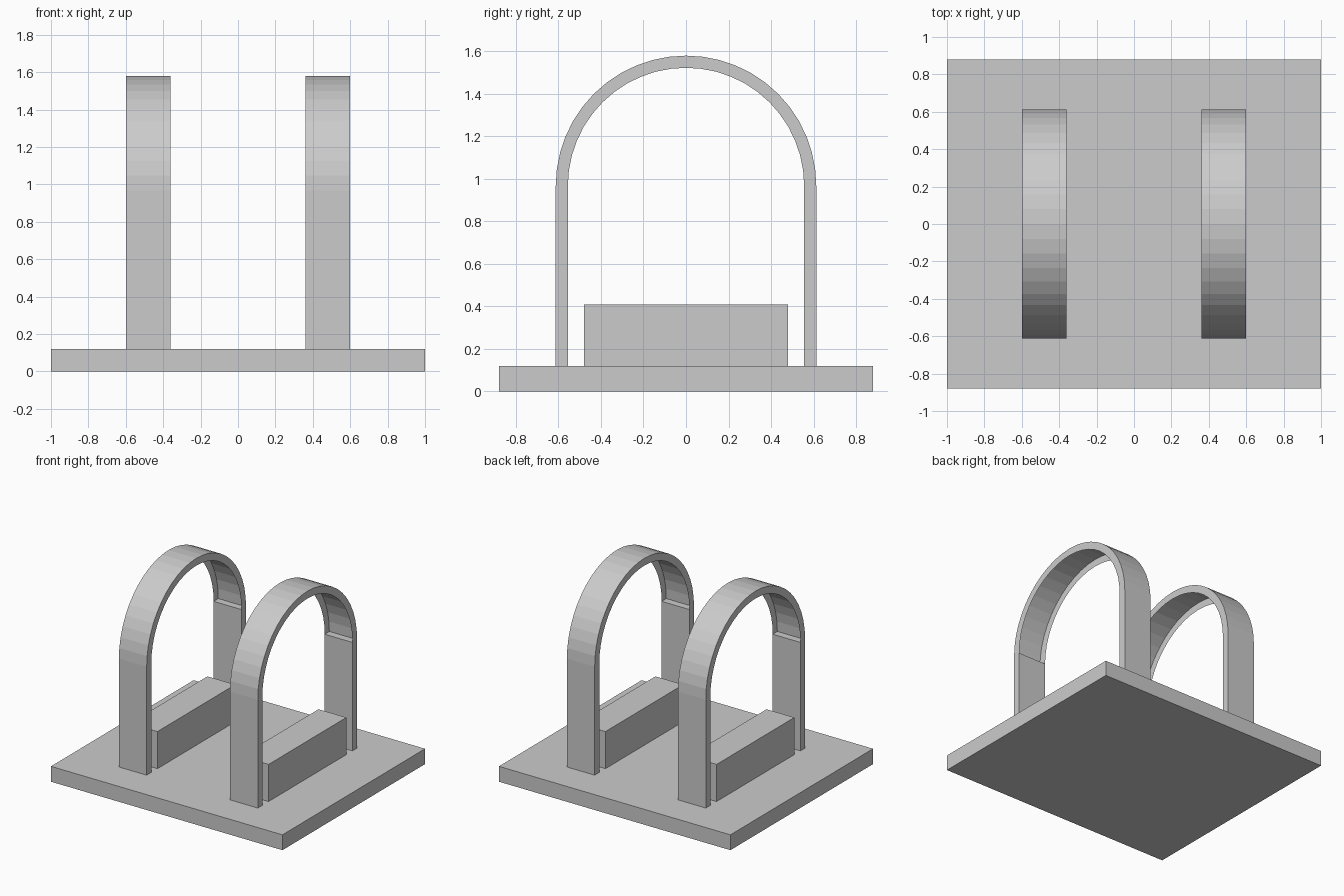
import bpy
import bmesh
from math import cos, sin, pi

cube = bpy.data.objects.get("Cube")
if cube:
    bpy.data.objects.remove(cube, do_unlink=True)

grey = bpy.data.materials.new("plain grey")
grey.use_nodes = True
tone = (0.6, 0.6, 0.6, 1)
grey.diffuse_color = tone
grey.node_tree.nodes["Principled BSDF"].inputs["Base Color"].default_value = tone

BASE_TOP = 0.12
SPRING = 0.967            # height where the legs meet the arch
OUTER, INNER = 0.613, 0.556
HALF_WIDTH = 0.12
SEGMENTS = 24


def finish(name, bm):
    mesh = bpy.data.meshes.new(name)
    bm.to_mesh(mesh)
    bm.free()
    mesh.materials.append(grey)
    obj = bpy.data.objects.new(name, mesh)
    bpy.context.collection.objects.link(obj)
    return obj


def box(name, x, y, z):
    """Box from (min, max) pairs."""
    bm = bmesh.new()
    bmesh.ops.create_cube(bm, size=1)
    for v in bm.verts:
        for axis, (low, high) in enumerate((x, y, z)):
            v.co[axis] = high if v.co[axis] > 0 else low
    return finish(name, bm)


def arch(name, cx):
    """Half-round channel: outer skin and two side rims, open underneath."""
    bm = bmesh.new()
    rows = []
    for i in range(SEGMENTS + 1):
        a = pi * i / SEGMENTS
        section = ((-HALF_WIDTH, INNER), (-HALF_WIDTH, OUTER),
                   (HALF_WIDTH, OUTER), (HALF_WIDTH, INNER))
        rows.append([bm.verts.new((cx + dx, -r * cos(a), SPRING + r * sin(a)))
                     for dx, r in section])
    for p, q in zip(rows, rows[1:]):
        for k in range(3):
            bm.faces.new((p[k], p[k + 1], q[k + 1], q[k]))
    return finish(name, bm)


# Base plate
box("base_plate", (-1, 1), (-0.88, 0.88), (0, BASE_TOP))

# Two hoops, each over a low block
for side, cx in (("left", 0.48), ("right", -0.48)):
    span = (cx - HALF_WIDTH, cx + HALF_WIDTH)
    box(side + "_block", span, (-0.48, 0.48), (BASE_TOP, 0.41))
    box(side + "_front_leg", span, (-OUTER, -INNER), (BASE_TOP, SPRING))
    box(side + "_back_leg", span, (INNER, OUTER), (BASE_TOP, SPRING))
    arch(side + "_arch", cx)
